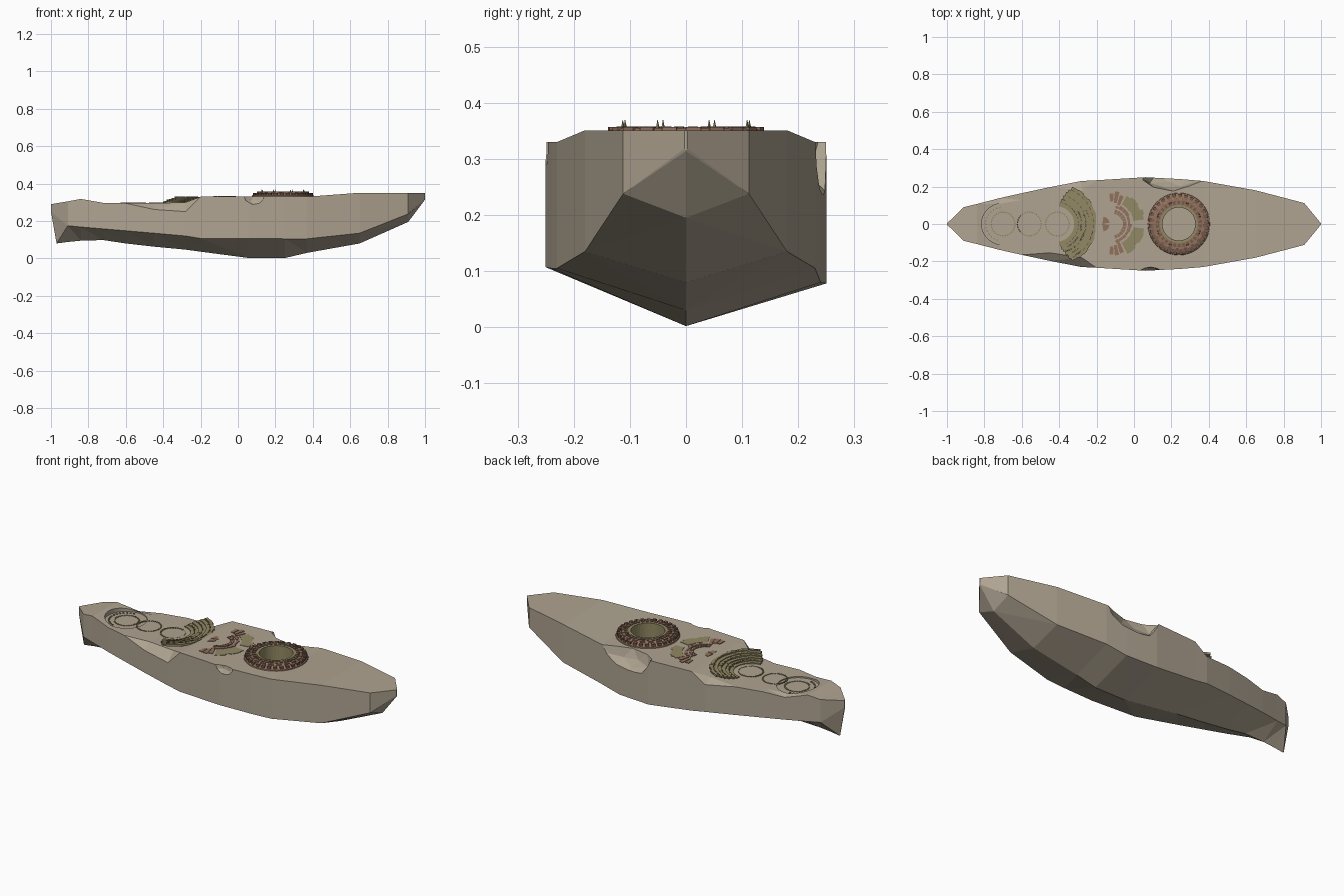
import bpy, bmesh, math, random
from mathutils import Vector

if "Cube" in bpy.data.objects:
    bpy.data.objects.remove(bpy.data.objects["Cube"])
random.seed(4)

def mat(name, c):
    m = bpy.data.materials.new(name)
    m.diffuse_color = (*c, 1)
    m.use_nodes = True
    m.node_tree.nodes["Principled BSDF"].inputs["Base Color"].default_value = m.diffuse_color
    return m

STONE = mat("warm_stone", (0.43, 0.37, 0.285))
OLIVE = mat("olive_stone", (0.29, 0.25, 0.13))
RED = mat("red_brown_stone", (0.29, 0.165, 0.11))
BROWN = mat("dark_brown_stone", (0.17, 0.105, 0.075))

def finish(bm, name, m):
    bmesh.ops.recalc_face_normals(bm, faces=bm.faces)
    me = bpy.data.meshes.new(name)
    bm.to_mesh(me)
    bm.free()
    me.materials.append(m)
    ob = bpy.data.objects.new(name, me)
    bpy.context.collection.objects.link(ob)
    return ob

def sector(bm, c, r0, r1, a0, a1, z0, z1, n=1):
    """Curved block between two radii and two angles (degrees)."""
    cols = []
    for i in range(n + 1):
        a = math.radians(a0 + (a1 - a0) * i / n)
        cols.append([bm.verts.new((c[0] + r * math.cos(a), c[1] + r * math.sin(a), z))
                     for r, z in ((r0, z0), (r1, z0), (r1, z1), (r0, z1))])
    for p, q in zip(cols, cols[1:]):
        for k in range(4):
            bm.faces.new((p[k], p[(k + 1) % 4], q[(k + 1) % 4], q[k]))
    bm.faces.new(cols[0])
    bm.faces.new(cols[-1][::-1])

def lathe(name, prof, c, n, m):
    bm = bmesh.new()
    rings = [[bm.verts.new((c[0] + r * math.cos(math.tau * i / n),
                            c[1] + r * math.sin(math.tau * i / n), z)) for r, z in prof]
             for i in range(n)]
    for i in range(n):
        p, q = rings[i], rings[(i + 1) % n]
        for k in range(len(prof)):
            j = (k + 1) % len(prof)
            bm.faces.new((p[k], p[j], q[j], q[k]))
    return finish(bm, name, m)

# hull: x, half width, deck z, chine z, keel z
ST = [(-1, .003, .29, .25, .08), (-.91, .09, .305, .175, .088), (-.84, .107, .318, .168, .095),
      (-.72, .138, .297, .158, .098), (-.6, .165, .295, .148, .08), (-.45, .197, .295, .135, .063),
      (-.28, .23, .30, .12, .047), (-.2, .234, .33, .107, .036), (.06, .25, .33, .107, .002),
      (.25, .24, .33, .105, .002), (.37, .23, .33, .105, .03), (.65, .18, .351, .135, .08),
      (.91, .112, .351, .238, .195), (1, .003, .351, .318, .314)]
FRONT_RIM = {-.45: .262, -.28: .25}        # broken edge on the front side
BACK_RIM = {-.28: .275, -.72: .285}
BACK_CHINE = {.06: .078, .25: .08}
bm = bmesh.new()
secs = []
for x, w, d, c, k in ST:
    kx = -.97 if x == -1 else x
    secs.append([bm.verts.new(p) for p in (
        (kx, 0, k), (x, -w, c), (x, -w, FRONT_RIM.get(x, d)), (x, -.78 * w, d),
        (x, .78 * w, d), (x, w, BACK_RIM.get(x, d)), (x, w, BACK_CHINE.get(x, c)))])
for p, q in zip(secs, secs[1:]):
    for i in range(7):
        j = (i + 1) % 7
        bm.faces.new((p[i], p[j], q[j], q[i]))
bm.faces.new(secs[0])
bm.faces.new(secs[-1][::-1])
bmesh.ops.triangulate(bm, faces=bm.faces)
hull = finish(bm, "hull", STONE)

# cutters: shaft, stern recess, side craters
def cut(ob):
    ob.hide_render = True
    md = hull.modifiers.new("cut", 'BOOLEAN')
    md.operation = 'DIFFERENCE'
    md.solver = 'EXACT'
    md.object = ob
    bpy.context.view_layer.objects.active = hull
    bpy.ops.object.modifier_apply(modifier=md.name)
    bpy.data.objects.remove(ob)

def cylinder_cutter(x, r, z0, z1):
    bm = bmesh.new()
    bmesh.ops.create_cone(bm, cap_ends=True, segments=32, radius1=r, radius2=r, depth=z1 - z0)
    bmesh.ops.translate(bm, verts=bm.verts, vec=(x, 0, (z0 + z1) / 2))
    return finish(bm, "cutter", STONE)

def rock_cutter(loc, s, jitter):
    bm = bmesh.new()
    bmesh.ops.create_icosphere(bm, subdivisions=2, radius=1)
    for v in bm.verts:
        f = 1 + random.uniform(-jitter, jitter)
        v.co = Vector((loc[i] + v.co[i] * s[i] * f for i in range(3)))
    return finish(bm, "cutter", STONE)

cut(cylinder_cutter(.24, .092, .06, .5))
cut(cylinder_cutter(-.705, .11, .289, .5))
cut(rock_cutter((.21, .262, .335), (.17, .08, .115), .12))
cut(rock_cutter((.09, -.262, .335), (.07, .032, .05), .1))

# great ring around the shaft
C = (.24, 0)
lathe("great_ring", [(.1, .325), (.168, .325), (.165, .336), (.13, .355), (.1, .355)], C, 40, RED)
lathe("ring_inner_wall", [(.088, .27), (.101, .27), (.101, .357), (.088, .357)], C, 40, OLIVE)
bm = bmesh.new()
for i in range(30):
    a = i * 12
    sector(bm, C, .142, .16, a, a + 7, .33, .351)
    sector(bm, C, .106, .124, a + 3, a + 10, .35, .358)
finish(bm, "ring_blocks", BROWN)
bm = bmesh.new()
for i in range(20):
    sector(bm, C, .127, .139, i * 18, i * 18 + 11, .345, .357)
finish(bm, "ring_studs", RED)
bm = bmesh.new()
for i in range(8):
    for da in (-2.5, 2.5):
        a = math.radians(22.5 + 45 * i + da)
        n0 = len(bm.verts)
        new = bmesh.ops.create_cone(bm, segments=5, radius1=.004, radius2=.0005, depth=.016,
                                    cap_ends=True)["verts"]
        bmesh.ops.translate(bm, verts=new, vec=(C[0] + .12 * math.cos(a), .12 * math.sin(a), .361))
finish(bm, "ring_spikes", OLIVE)

# curved stairway up to the higher deck
S = (-.415, 0)
bm = bmesh.new()
for k in range(6):
    r0 = .095 + k * .02
    half = 82 - k * 3
    z = .302 + k * .0052
    n = 9 + k
    for i in range(n):
        a0 = -half + 2 * half * i / n
        sector(bm, S, r0, r0 + .02 + random.uniform(-.002, .004), a0, a0 + 2 * half / n,
               z - .01, z + random.uniform(0, .002), 2)
finish(bm, "stairway", OLIVE)
bm = bmesh.new()
for k in (1, 3, 5):
    for i in range(14):
        a = -64 + i * 9.6
        sector(bm, S, .096 + k * .02, .101 + k * .02, a, a + 5, .3 + k * .0052, .305 + k * .0052)
finish(bm, "stair_edges", BROWN)

# broken plaza paving between stairway and ring
P = (-.12, 0)
red, olive = bmesh.new(), bmesh.new()
for s in (1, -1):
    for i in range(6):
        a = i * 13
        sector(red, P, .055 + random.uniform(0, .008), .08, s * a, s * (a + 11), .328, .334)
        sector(red, P, .088, .103 + random.uniform(-.004, .006), s * a, s * (a + 12), .328, .333)
    for i in range(6):
        a = 8 + i * 9
        sector(olive, P, .118 + random.uniform(-.006, .006), .178 + random.uniform(-.008, .006),
               s * a, s * (a + 9), .328, .332)
    for i in range(3):
        a = 66 + i * 10
        sector(red, P, .108 + i * .006, .165 + random.uniform(-.01, .015), s * a, s * (a + 8),
               .328, .333)
    sector(red, (-.17, 0), .0, .04, s * 10, s * 80, .328, .332, 4)
finish(red, "plaza_red_paving", RED)
finish(olive, "plaza_olive_paving", OLIVE)

# circles of small stones on the lower deck
bm = bmesh.new()
for x, z in ((-.7, .287), (-.56, .293), (-.41, .294)):
    for i in range(30):
        sector(bm, (x, 0), .06, .067, i * 12, i * 12 + 8, z, z + .005)
for i in range(14):
    a = 95 + i * 12
    sector(bm, (-.705, 0), .085, .093, a, a + 5, .287, .293)
finish(bm, "stone_circles", OLIVE)
